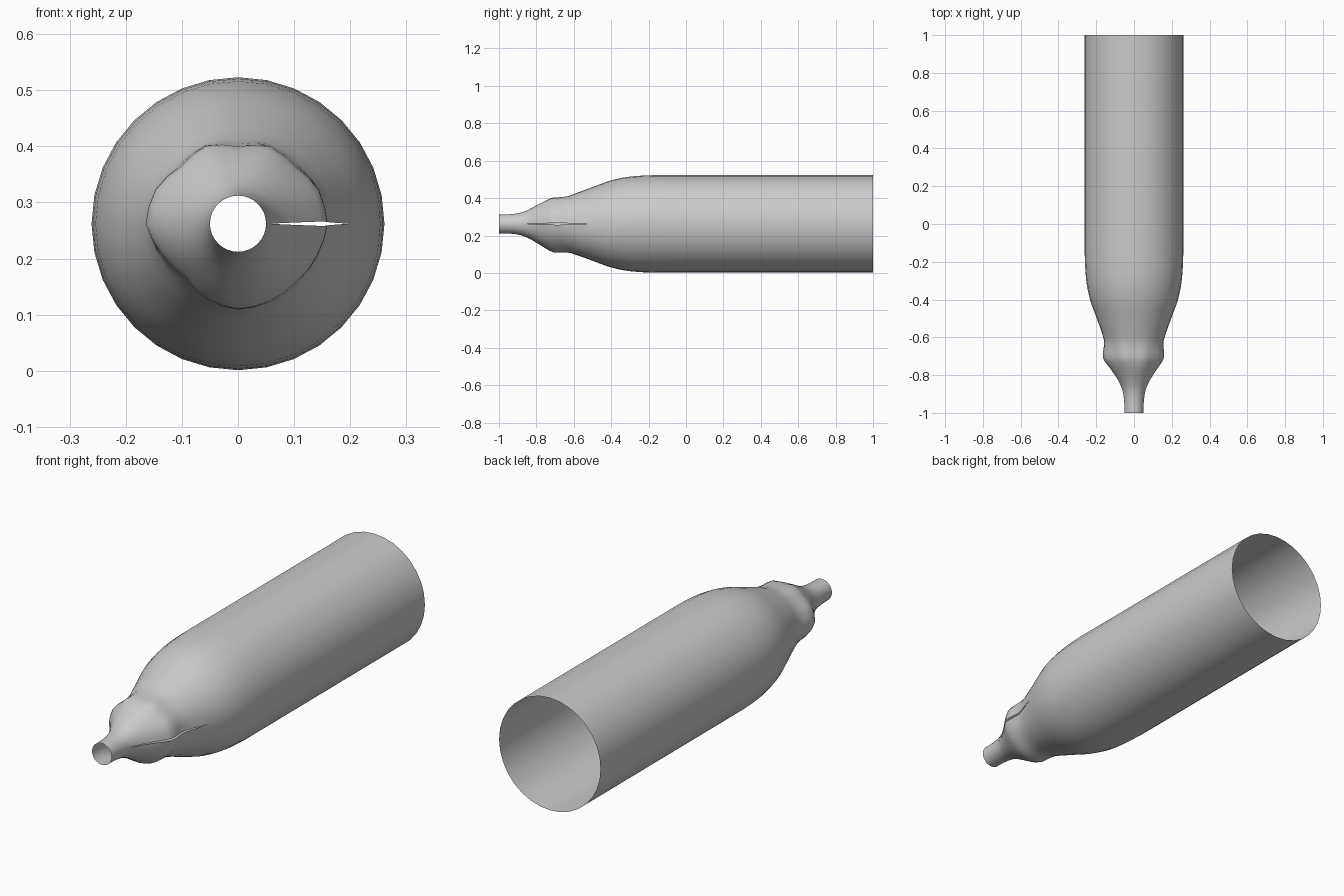
import bpy, bmesh, math

if "Cube" in bpy.data.objects:
    bpy.data.objects.remove(bpy.data.objects["Cube"])

SEG, CZ = 32, 0.262
# (y, radius) profile from narrow neck to wide open end
PROFILE = [(-1, .05), (-.95, .051), (-.91, .055), (-.88, .061), (-.85, .072),
           (-.82, .088), (-.79, .106), (-.76, .124), (-.73, .141), (-.71, .149),
           (-.68, .150), (-.65, .151), (-.62, .154), (-.58, .168), (-.54, .182),
           (-.5, .197), (-.46, .212), (-.42, .227), (-.38, .238), (-.34, .247),
           (-.29, .254), (-.23, .2585), (-.16, .261), (0, .261), (.5, .261), (1, .261)]
# lumpy shoulder radius around the axis (16 directions, from +x towards +z)
LUMPS = [.160, .157, .145, .150, .138, .151, .145, .160,
         .166, .146, .134, .146, .153, .150, .148, .153]


def lump(i):
    a, b = LUMPS[(i // 2) % 16], LUMPS[(i // 2 + 1) % 16]
    return (a if i % 2 == 0 else (a + b) / 2) / .15


# Tube shell, rings left unjoined along the +x seam
bm = bmesh.new()
rings = []
for y, r in PROFILE:
    w = math.exp(-((y + .70) / .065) ** 2)
    gap = .005 * max(0, 1 - abs(y + .69) / .19)
    ring = []
    for i in range(SEG + 1):
        a = 2 * math.pi * i / SEG
        rr = r * (1 + w * (lump(i) - 1))
        dz = gap if i == 0 else -gap if i == SEG else 0
        ring.append(bm.verts.new((rr * math.cos(a), y, CZ + rr * math.sin(a) + dz)))
    rings.append(ring)
for a, b in zip(rings, rings[1:]):
    for i in range(SEG):
        bm.faces.new((a[i], a[i + 1], b[i + 1], b[i]))
# Close the seam everywhere except at the narrow slit
bmesh.ops.remove_doubles(bm, verts=bm.verts[:], dist=.0001)
bmesh.ops.recalc_face_normals(bm, faces=bm.faces[:])
far = max(bm.faces, key=lambda f: f.calc_center_median().z)
if far.normal.z < 0:
    bmesh.ops.reverse_faces(bm, faces=bm.faces[:])
for f in bm.faces:
    f.smooth = True
mesh = bpy.data.meshes.new("tapered_tube")
bm.to_mesh(mesh)
bm.free()
tube = bpy.data.objects.new("tapered_tube", mesh)
bpy.context.collection.objects.link(tube)
